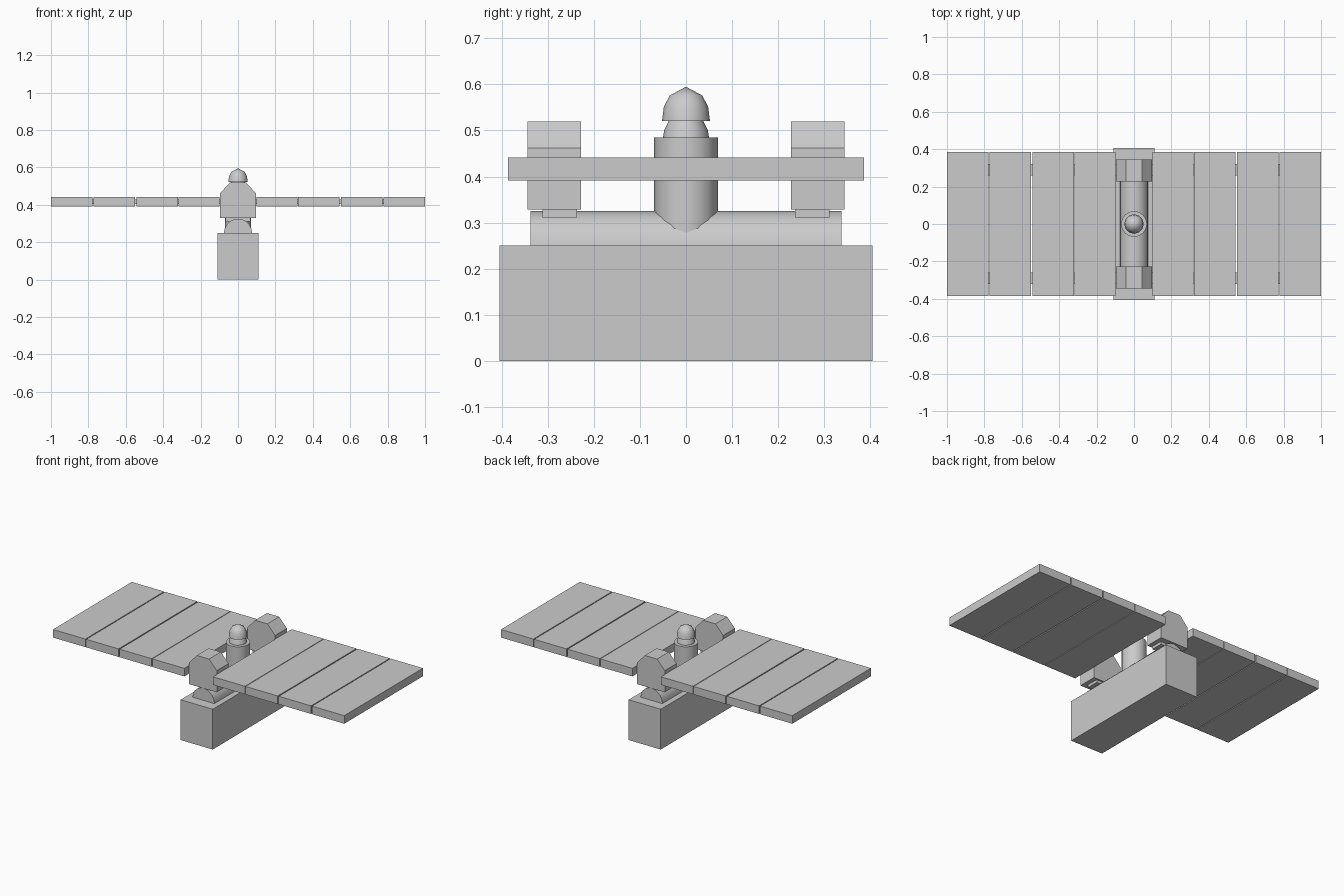
import bpy, bmesh, math

if "Cube" in bpy.data.objects:
    bpy.data.objects.remove(bpy.data.objects["Cube"])

grey = bpy.data.materials.new("satellite grey")
grey.diffuse_color = (0.6, 0.6, 0.6, 1)
grey.use_nodes = True
grey.node_tree.nodes["Principled BSDF"].inputs["Base Color"].default_value = grey.diffuse_color


def finish(name, bm, smooth=False):
    bmesh.ops.recalc_face_normals(bm, faces=bm.faces)
    mesh = bpy.data.meshes.new(name)
    bm.to_mesh(mesh)
    bm.free()
    mesh.materials.append(grey)
    obj = bpy.data.objects.new(name, mesh)
    bpy.context.collection.objects.link(obj)
    if smooth:
        bpy.ops.object.select_all(action='DESELECT')
        obj.select_set(True)
        bpy.context.view_layer.objects.active = obj
        bpy.ops.object.shade_smooth_by_angle(angle=math.radians(40))
    return obj


def extrude_profile(name, points, y0, y1, smooth=False):
    """Extrude a closed x-z outline from y0 to y1."""
    bm = bmesh.new()
    face = bm.faces.new([bm.verts.new((x, y0, z)) for x, z in points])
    out = bmesh.ops.extrude_face_region(bm, geom=[face])
    for v in out["geom"]:
        if isinstance(v, bmesh.types.BMVert):
            v.co.y = y1
    return finish(name, bm, smooth)


def box(name, x0, x1, y0, y1, z0, z1):
    return extrude_profile(name, [(x0, z0), (x1, z0), (x1, z1), (x0, z1)], y0, y1)


def lathe(name, profile, sides):
    """Turn an r-z profile about the vertical axis."""
    bm = bmesh.new()
    verts = [bm.verts.new((r, 0, z)) for r, z in profile]
    edges = [bm.edges.new(pair) for pair in zip(verts, verts[1:])]
    bmesh.ops.spin(bm, geom=verts + edges, cent=(0, 0, 0), axis=(0, 0, 1),
                   angle=math.tau, steps=sides)
    bmesh.ops.remove_doubles(bm, verts=bm.verts, dist=1e-4)
    return finish(name, bm, True)


# Main body and the half-round spine on top of it
box("body", -0.11, 0.11, -0.405, 0.405, 0, 0.25)
arc = [(0.075 * math.cos(math.pi * i / 10), 0.25 + 0.075 * math.sin(math.pi * i / 10))
       for i in range(11)]
extrude_profile("spine", arc, -0.338, 0.338, True)

# Central turret: drum, rounded neck and domed cap
lathe("turret_drum", [(0, 0.255), (0.069, 0.255), (0.069, 0.485), (0, 0.485)], 16)
lathe("turret_neck", [(0, 0.484), (0.05, 0.484), (0.047, 0.502), (0.037, 0.522), (0, 0.522)], 12)
lathe("turret_cap", [(0, 0.521), (0.052, 0.521), (0.048, 0.552), (0.035, 0.576), (0, 0.595)], 12)

# Chamfered wing mounts with a foot resting on the spine
mount = [(-0.095, 0.328), (0.095, 0.328), (0.095, 0.462),
         (0.042, 0.52), (-0.042, 0.52), (-0.095, 0.462)]
for side, label in ((-1, "front"), (1, "back")):
    extrude_profile(label + "_mount", mount, side * 0.228, side * 0.344)
    box(label + "_mount_foot", -0.068, 0.068, side * 0.237, side * 0.311, 0.311, 0.329)

# Solar wings: four panels each side, joined by thin hinges
panels = [(0.098, 0.318), (0.322, 0.543), (0.55, 0.772), (0.778, 1.0)]
for s, label in ((-1, "left"), (1, "right")):
    for i, (a, b) in enumerate(panels):
        box(f"{label}_panel_{i + 1}", s * a, s * b, -0.386, 0.386, 0.391, 0.441)
        inner = 0.09 if i == 0 else panels[i - 1][1] - 0.002
        for t in (-1, 1):
            box(f"{label}_hinge_{i + 1}", s * inner, s * (a + 0.002),
                t * 0.26, t * 0.32, 0.403, 0.429)
